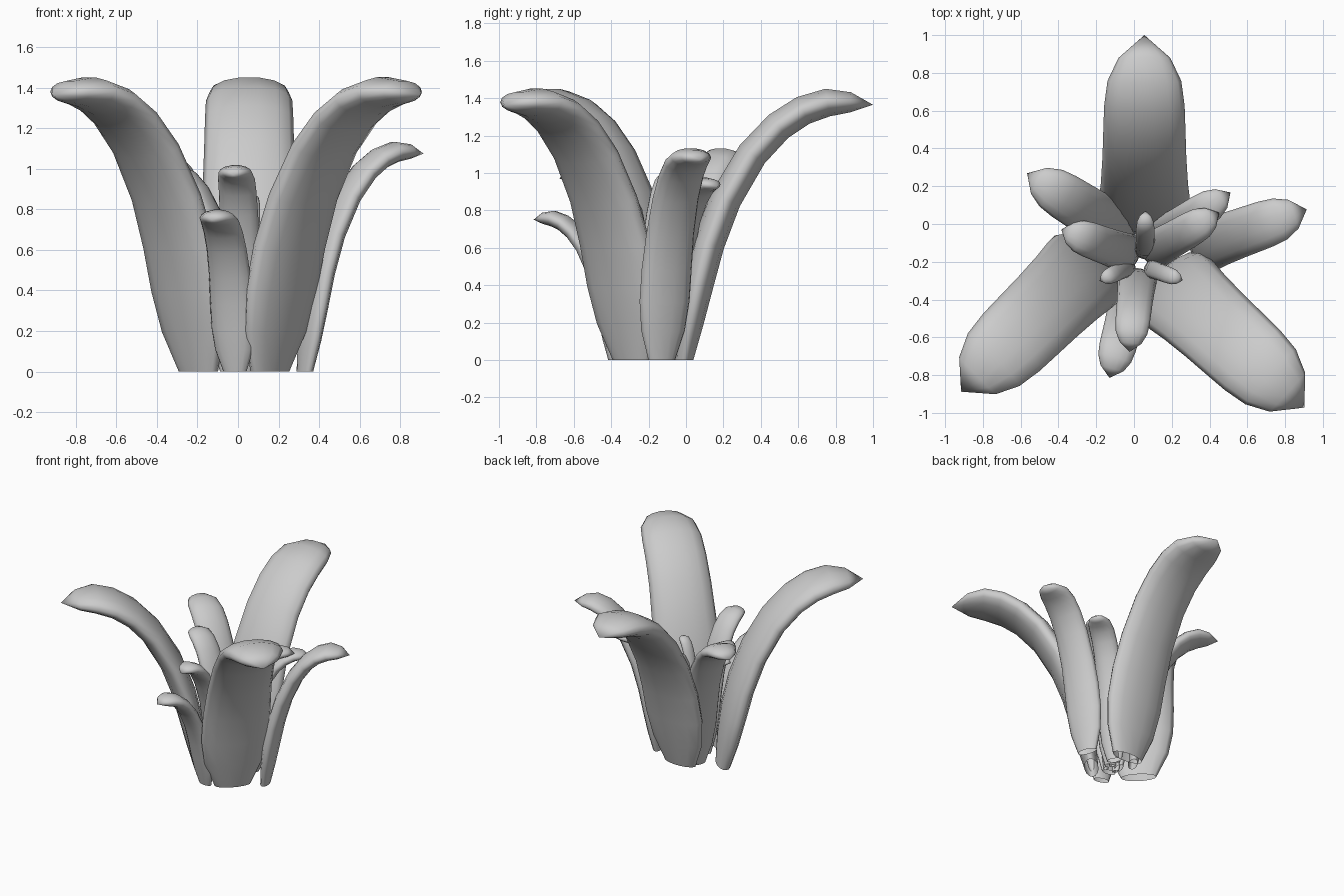
import bpy
import bmesh
from math import cos, sin, pi, radians
from mathutils import Vector

cube = bpy.data.objects.get("Cube")
if cube:
    bpy.data.objects.remove(cube, do_unlink=True)

grey = bpy.data.materials.new("leaf_grey")
grey.use_nodes = True
colour = (0.6, 0.6, 0.6, 1)
grey.diffuse_color = colour
grey.node_tree.nodes["Principled BSDF"].inputs["Base Color"].default_value = colour

# Leaf profile: outward reach, height, half width, half thickness
PROFILE = [
    (0.00, 0.00, 0.58, 0.050), (0.035, 0.20, 0.95, 0.070),
    (0.075, 0.40, 1.09, 0.082), (0.13, 0.62, 1.09, 0.086),
    (0.22, 0.86, 1.04, 0.086), (0.36, 1.10, 1.00, 0.084),
    (0.50, 1.25, 0.98, 0.082), (0.63, 1.335, 0.96, 0.080),
    (0.76, 1.377, 0.88, 0.076), (0.88, 1.378, 0.62, 0.055),
]
TIP = (1.0, 1.365)
SIDES = 14


def make_leaf(name, base, angle, length, height, width):
    """Sweep an elliptical section along the arching profile, ending in a point."""
    a = radians(angle)
    out = Vector((cos(a), sin(a), 0))
    side = Vector((-sin(a), cos(a), 0))
    up = Vector((0, 0, 1))
    origin = Vector((base[0], base[1], 0))
    rise = height / 1.455
    thick = (width / 0.22) ** 0.75

    path = [origin + out * r * length + up * z * rise
            for r, z in [p[:2] for p in PROFILE] + [TIP]]
    bm = bmesh.new()
    rings = []
    for i, (_, _, w, t) in enumerate(PROFILE):
        tangent = up if i == 0 else (path[i + 1] - path[i - 1]).normalized()
        normal = side.cross(tangent)
        rings.append([bm.verts.new(path[i]
                                   + side * (w * width * cos(2 * pi * k / SIDES))
                                   + normal * (t * thick * sin(2 * pi * k / SIDES)))
                      for k in range(SIDES)])
    tip = bm.verts.new(path[-1])
    for k in range(SIDES):
        n = (k + 1) % SIDES
        for low, high in zip(rings, rings[1:]):
            bm.faces.new((low[k], low[n], high[n], high[k]))
        bm.faces.new((rings[-1][k], rings[-1][n], tip))
    bmesh.ops.recalc_face_normals(bm, faces=bm.faces)
    mesh = bpy.data.meshes.new(name)
    bm.to_mesh(mesh)
    bm.free()
    mesh.materials.append(grey)
    mesh.shade_smooth()
    bpy.context.collection.objects.link(bpy.data.objects.new(name, mesh))


# Name, base, heading, reach, height, half width
LEAVES = [
    # large outer leaves
    ("large_leaf_back", (0.055, -0.01), 90, 1.01, 1.455, 0.222),
    ("large_leaf_right", (-0.195, -0.18), 224.5, 1.01, 1.455, 0.222),
    ("large_leaf_left", (0.157, -0.29), -42.5, 1.01, 1.455, 0.225),
    # medium leaves between them
    ("medium_leaf_left", (0.33, -0.13), 19.5, 0.62, 1.145, 0.13),
    ("medium_leaf_right", (-0.04, -0.06), 148, 0.62, 1.145, 0.13),
    ("medium_leaf_front", (-0.015, -0.385), 255, 0.445, 0.80, 0.102),
    # inner leaves
    ("inner_leaf_front", (0.02, -0.26), 264, 0.42, 1.035, 0.095),
    ("inner_leaf_right", (0.00, -0.17), 160, 0.41, 1.035, 0.098),
    ("inner_leaf_left", (0.07, -0.16), 30, 0.44, 1.035, 0.095),
    ("inner_leaf_back_left", (0.10, -0.10), 33, 0.49, 0.99, 0.095),
    # small heart leaves
    ("heart_leaf_back", (0.06, -0.17), 90, 0.24, 0.90, 0.05),
    ("heart_leaf_left", (0.07, -0.23), -20, 0.2, 0.87, 0.045),
    ("heart_leaf_right", (-0.01, -0.22), 205, 0.19, 0.78, 0.045),
]
for leaf in LEAVES:
    make_leaf(*leaf)
